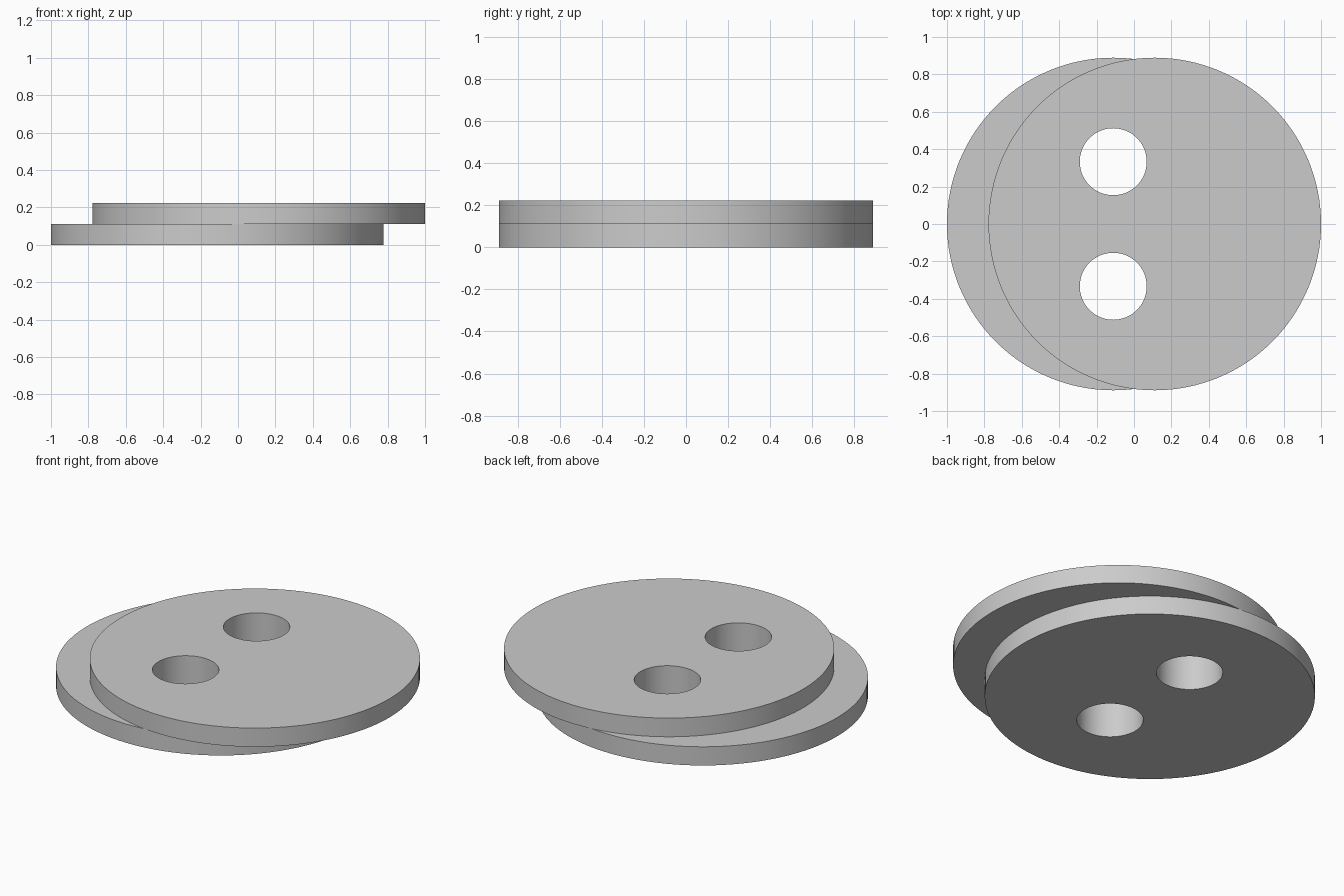
import bpy
import math

cube = bpy.data.objects.get("Cube")
if cube:
    bpy.data.objects.remove(cube, do_unlink=True)

RADIUS, THICK, OFFSET = 0.889, 0.111, 0.111
HOLE_RADIUS, HOLE_Y = 0.179, 0.333

grey = bpy.data.materials.new("plain grey")
grey.use_nodes = True
grey.diffuse_color = (0.6, 0.6, 0.6, 1)
grey.node_tree.nodes["Principled BSDF"].inputs["Base Color"].default_value = (0.6, 0.6, 0.6, 1)


def cylinder(name, radius, depth, location, sides):
    bpy.ops.mesh.primitive_cylinder_add(vertices=sides, radius=radius, depth=depth, location=location)
    obj = bpy.context.object
    obj.name = name
    obj.data.materials.append(grey)
    return obj


# Cutters for the two through holes
cutters = [cylinder("hole_cutter", HOLE_RADIUS, 1, (-OFFSET, side * HOLE_Y, THICK), 64)
           for side in (-1, 1)]

# Two stacked discs, shifted apart sideways
for name, x, z in (("lower_disc", -OFFSET, THICK / 2), ("upper_disc", OFFSET, THICK * 1.5)):
    disc = cylinder(name, RADIUS, THICK, (x, 0, z), 128)
    for cutter in cutters:
        cut = disc.modifiers.new("hole", 'BOOLEAN')
        cut.operation = 'DIFFERENCE'
        cut.solver = 'EXACT'
        cut.object = cutter
        bpy.ops.object.modifier_apply(modifier=cut.name)
    bpy.ops.object.shade_smooth_by_angle(angle=math.radians(30))

# Cutters are no longer needed
for cutter in cutters:
    bpy.data.objects.remove(cutter, do_unlink=True)
